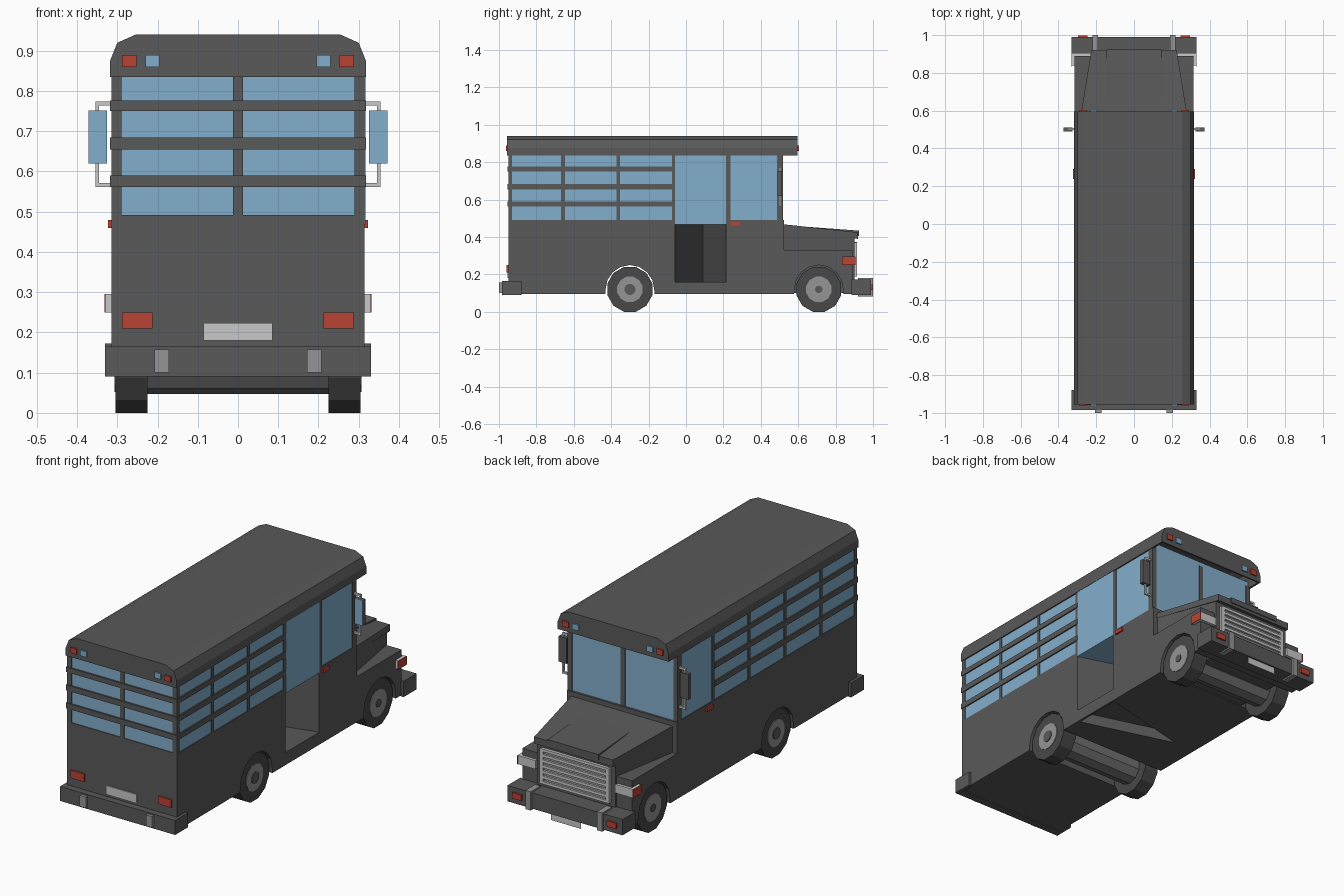
import bpy, bmesh, math

if "Cube" in bpy.data.objects:
    bpy.data.objects.remove(bpy.data.objects["Cube"])


def mat(name, r, g, b):
    m = bpy.data.materials.new(name)
    m.diffuse_color = (r, g, b, 1)
    m.use_nodes = True
    m.node_tree.nodes["Principled BSDF"].inputs["Base Color"].default_value = m.diffuse_color
    return m


BODY = mat("dark grey paint", 0.1, 0.1, 0.1)
TYRE = mat("tyre black", 0.065, 0.065, 0.065)
AXLE = mat("axle grey", 0.16, 0.16, 0.16)
STEEL = mat("mid grey steel", 0.3, 0.3, 0.3)
LIGHT = mat("light grey", 0.58, 0.58, 0.58)
GLASS = mat("blue glass", 0.23, 0.43, 0.61)
RED = mat("red lamp", 0.49, 0.055, 0.033)


def finish(name, bm, m):
    bmesh.ops.recalc_face_normals(bm, faces=bm.faces)
    me = bpy.data.meshes.new(name)
    bm.to_mesh(me)
    bm.free()
    ob = bpy.data.objects.new(name, me)
    bpy.context.collection.objects.link(ob)
    me.materials.append(m)
    return ob


def prism(name, pts, axis, a, b, m):
    """Extrude a 2D outline along an axis: x uses (y,z), y uses (x,z), z uses (x,y)."""
    bm = bmesh.new()

    def pos(p, t):
        return {"x": (t, *p), "y": (p[0], t, p[1]), "z": (*p, t)}[axis]
    lo = [bm.verts.new(pos(p, a)) for p in pts]
    hi = [bm.verts.new(pos(p, b)) for p in pts]
    bm.faces.new(lo)
    bm.faces.new(hi[::-1])
    n = len(pts)
    for i in range(n):
        j = (i + 1) % n
        bm.faces.new((lo[i], lo[j], hi[j], hi[i]))
    return finish(name, bm, m)


def box(name, x, y, z, m):
    pts = [(x[0], y[0]), (x[1], y[0]), (x[1], y[1]), (x[0], y[1])]
    return prism(name, pts, "z", z[0], z[1], m)


def pair(name, x, y, z, m):
    box(name + "_right", x, y, z, m)
    box(name + "_left", (-x[1], -x[0]), y, z, m)


def hull_block(name, ends, m):
    """Six-sided block from two end sections: (y, half width, z0, z1)."""
    bm = bmesh.new()
    rings = []
    for y, w, z0, z1 in ends:
        rings.append([bm.verts.new(c) for c in
                      ((-w, y, z0), (w, y, z0), (w, y, z1), (-w, y, z1))])
    bm.faces.new(rings[0])
    bm.faces.new(rings[1][::-1])
    for i in range(4):
        j = (i + 1) % 4
        bm.faces.new((rings[0][i], rings[0][j], rings[1][j], rings[1][i]))
    return finish(name, bm, m)


def circle(cy, cz, r, n=12):
    return [(cy + r * math.cos((i + .5) * math.tau / n), cz + r * math.sin((i + .5) * math.tau / n))
            for i in range(n)]


AXLES = (-0.30, 0.71)

# Lower body and front wings, with wheel arches in the outline
outline = [(-0.95, 0.095)]
for cy in AXLES:
    outline.append((cy - 0.132, 0.095))
    for i in range(9):
        t = math.pi * (1 - i / 8)
        outline.append((cy + 0.13 * math.cos(t), 0.12 + 0.13 * math.sin(t)))
    outline.append((cy + 0.132, 0.095))
outline += [(0.89, 0.095), (0.89, 0.33), (0.525, 0.33), (0.525, 0.492), (-0.95, 0.492)]
body = prism("lower_body", outline, "x", -0.315, 0.315, BODY)

# Folded entry door: deep V recess, open below the step as well
APEX = (-0.19, 0.09)
door_v = [(0.33, -0.06), (0.315, -0.06), APEX, (0.315, 0.215), (0.33, 0.215)]
under_v = [(0.303, -0.053), APEX, (0.303, 0.209)]
for name, pts, z0, z1 in (("door_cutter", door_v, 0.16, 0.47),
                          ("step_cutter", under_v, 0.05, 0.152)):
    cutter = prism(name, pts, "z", z0, z1, BODY)
    cutter.hide_render = True
    cutter.hide_viewport = True
    mod = body.modifiers.new(name, "BOOLEAN")
    mod.operation = "DIFFERENCE"
    mod.solver = "EXACT"
    mod.object = cutter
prism("door_glass", [(0.3165, -0.06), (APEX[0] + 0.01, 0.09), (0.3165, 0.215)],
      "z", 0.468, 0.84, GLASS)
box("front_wheel_well", (-0.21, 0.21), (0.56, 0.87), (0.1, 0.3), BODY)

# Window band, pillars and guard bars
box("window_glass", (-0.311, 0.311), (-0.946, 0.514), (0.485, 0.87), GLASS)
for y0, y1 in ((-0.95, -0.93), (-0.667, -0.648), (-0.372, -0.353), (-0.076, -0.06),
               (0.215, 0.237), (0.487, 0.518)):
    pair("side_pillar", (0.29, 0.315), (y0, y1), (0.48, 0.845), BODY)
for y0, y1 in ((-0.95, -0.935), (0.505, 0.518)):
    box("centre_pillar", (-0.012, 0.012), (y0, y1), (0.48, 0.845), BODY)
for z in ((0.562, 0.59), (0.655, 0.684), (0.75, 0.776)):
    box("guard_bar_right", (0.3, 0.318), (-0.954, -0.062), z, BODY)
    box("guard_bar_left", (-0.318, -0.3), (-0.954, 0.217), z, BODY)
    box("guard_bar_rear", (-0.318, 0.318), (-0.955, -0.935), z, BODY)

# Roof shell with open front overhang and end caps
half = [(0.318, 0.835), (0.318, 0.875), (0.30, 0.92), (0.255, 0.94)]
arc = half + [(-x, z) for x, z in half[::-1]]
inner = [(x * 0.965, z - (0.012 if z > 0.84 else 0)) for x, z in arc]
prism("roof", arc + inner[::-1], "y", -0.95, 0.59, BODY)
prism("roof_rear_cap", arc, "y", -0.956, -0.945, BODY)
prism("roof_front_cap", arc, "y", 0.588, 0.596, BODY)

# Hood with raised centre panel, front lip and engine sides
hull_block("engine_sides", [(0.52, 0.29, 0.32, 0.45), (0.9, 0.225, 0.32, 0.415)], BODY)
hull_block("hood", [(0.52, 0.291, 0.44, 0.468), (0.92, 0.226, 0.39, 0.425)], BODY)
hull_block("hood_panel", [(0.66, 0.145, 0.43, 0.4535), (0.925, 0.145, 0.405, 0.434)], BODY)
box("nose", (-0.225, 0.225), (0.85, 0.9), (0.1, 0.4), BODY)

# Grille frame and slats
box("grille_back", (-0.19, 0.19), (0.895, 0.905), (0.19, 0.37), STEEL)
pair("grille_side", (0.18, 0.2), (0.895, 0.915), (0.19, 0.37), LIGHT)
for i in range(7):
    z = 0.19 + i * 0.028
    box("grille_slat", (-0.19, 0.19), (0.9, 0.915), (z, z + 0.014), LIGHT)

# Headlamps with side markers
pair("headlamp", (0.23, 0.33), (0.84, 0.905), (0.25, 0.295), LIGHT)
pair("headlamp_marker", (0.329, 0.332), (0.835, 0.907), (0.25, 0.295), RED)

# Bumpers: bar, side returns, over-riders
box("front_bumper", (-0.33, 0.33), (0.885, 0.99), (0.09, 0.172), BODY)
box("rear_bumper", (-0.33, 0.33), (-0.985, -0.945), (0.09, 0.165), BODY)
pair("rear_bumper_return", (0.31, 0.33), (-0.96, -0.88), (0.09, 0.165), BODY)
pair("front_overrider", (0.19, 0.22), (0.92, 1.0), (0.083, 0.18), STEEL)
pair("rear_overrider", (0.172, 0.207), (-1.0, -0.975), (0.1, 0.158), STEEL)
pair("bumper_lamp", (0.245, 0.297), (0.985, 0.999), (0.117, 0.147), RED)
box("front_plate", (-0.085, 0.085), (0.98, 0.982), (0.055, 0.1), LIGHT)
box("rear_plate", (-0.086, 0.086), (-0.955, -0.948), (0.18, 0.223), LIGHT)

# Lamps on the body and roof ends
pair("tail_lamp", (0.212, 0.288), (-0.959, -0.948), (0.21, 0.25), RED)
pair("side_marker", (0.313, 0.323), (0.238, 0.29), (0.459, 0.479), RED)
for y in ((-0.963, -0.94), (0.58, 0.603)):
    pair("roof_lamp_red", (0.252, 0.288), y, (0.86, 0.889), RED)
    pair("roof_lamp_blue", (0.195, 0.23), y, (0.86, 0.889), GLASS)

# Mirrors on bracket arms
pair("mirror_case", (0.325, 0.372), (0.493, 0.512), (0.62, 0.752), BODY)
pair("mirror_glass", (0.325, 0.372), (0.489, 0.494), (0.62, 0.752), GLASS)
pair("mirror_post", (0.345, 0.354), (0.498, 0.508), (0.562, 0.774), LIGHT)
for z in (0.562, 0.764):
    pair("mirror_arm", (0.31, 0.354), (0.498, 0.508), (z, z + 0.01), LIGHT)

# Wheels and axles
for cy in AXLES:
    prism("axle", circle(cy, 0.12, 0.073, 10), "x", -0.23, 0.23, AXLE)
    for s in (-1, 1):
        prism("tyre", circle(cy, 0.12, 0.124), "x", s * 0.225, s * 0.304, TYRE)
        prism("rim", circle(cy, 0.12, 0.07), "x", s * 0.29, s * 0.307, STEEL)
        prism("hub", circle(cy, 0.12, 0.03 if cy < 0 else 0.02), "x", s * 0.3, s * 0.311, BODY)
